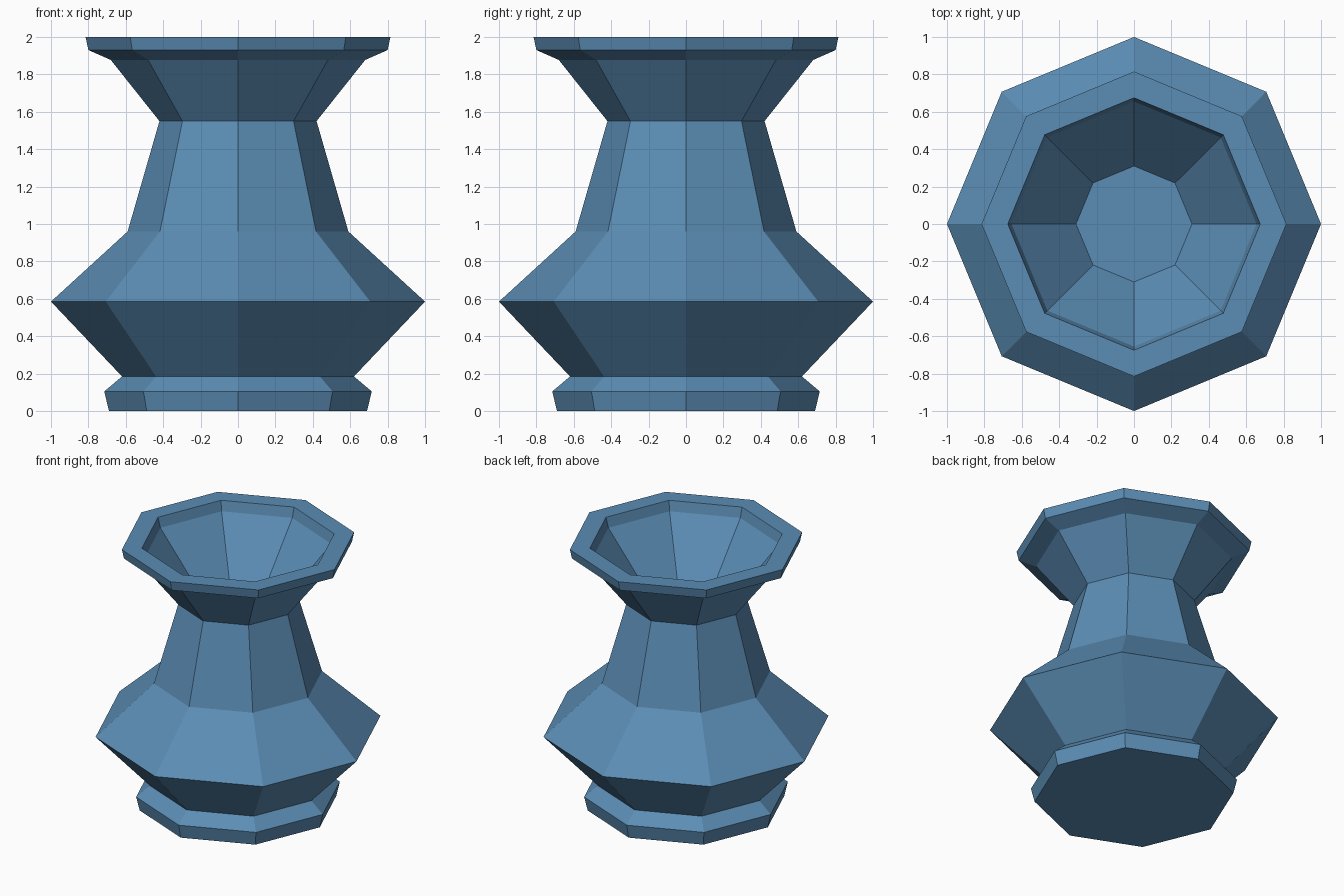
import bpy, bmesh, math

if "Cube" in bpy.data.objects:
    bpy.data.objects.remove(bpy.data.objects["Cube"])

SIDES = 8

# Profile as (radius, height): foot, belly, neck, flared lip, then the inner bowl
profile = [
    (0.69, 0.0), (0.715, 0.105), (0.62, 0.185),
    (1.0, 0.585), (0.59, 0.96), (0.42, 1.55),
    (0.68, 1.877), (0.80, 1.93), (0.815, 2.0),
    (0.675, 2.0), (0.655, 1.925), (0.31, 1.5),
]

bm = bmesh.new()


def ring(r, z):
    return [bm.verts.new((r * math.cos(2 * math.pi * i / SIDES),
                          r * math.sin(2 * math.pi * i / SIDES), z))
            for i in range(SIDES)]


# Eight-sided turned body
rings = [ring(r, z) for r, z in profile]
for a, b in zip(rings, rings[1:]):
    for i in range(SIDES):
        j = (i + 1) % SIDES
        bm.faces.new((a[i], a[j], b[j], b[i]))

# Flat underside and bowl floor
bm.faces.new(rings[0][::-1])
bm.faces.new(rings[-1])
bmesh.ops.recalc_face_normals(bm, faces=bm.faces)

mesh = bpy.data.meshes.new("vase")
bm.to_mesh(mesh)
bm.free()
vase = bpy.data.objects.new("vase", mesh)
bpy.context.collection.objects.link(vase)

# Blue glaze
glaze = bpy.data.materials.new("blue_glaze")
glaze.diffuse_color = (0.105, 0.266, 0.46, 1.0)
glaze.use_nodes = True
glaze.node_tree.nodes["Principled BSDF"].inputs["Base Color"].default_value = glaze.diffuse_color
mesh.materials.append(glaze)
